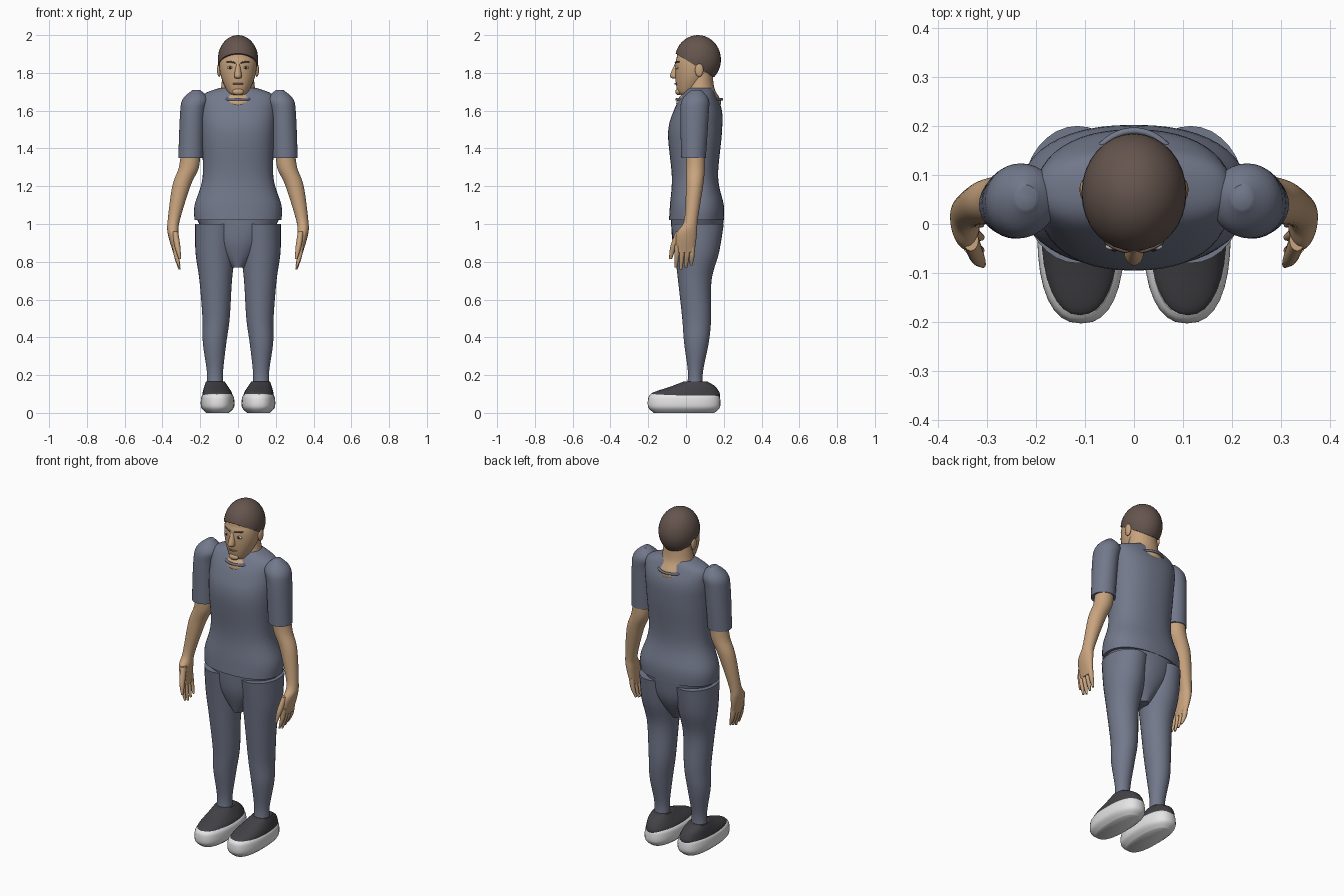
import bpy, bmesh
from math import sin, cos, pi, copysign
from mathutils import Vector

if "Cube" in bpy.data.objects:
    bpy.data.objects.remove(bpy.data.objects["Cube"])


def material(name, red, green, blue):
    mat = bpy.data.materials.new(name)
    mat.use_nodes = True
    mat.diffuse_color = (red, green, blue, 1)
    mat.node_tree.nodes["Principled BSDF"].inputs["Base Color"].default_value = mat.diffuse_color
    return mat


skin = material("skin", .58, .37, .21)
cloth = material("blue_grey_cloth", .17, .19, .26)
brown = material("brown_hair", .13, .09, .075)
charcoal = material("charcoal_shoe", .055, .053, .06)
white = material("white_sole", .78, .78, .78)
eye_white = material("eye_white", .6, .58, .55)
dark = material("dark_iris", .03, .02, .02)
lip = material("lips", .38, .19, .12)


def finish(bm, name, mat):
    bmesh.ops.recalc_face_normals(bm, faces=bm.faces[:])
    mesh = bpy.data.meshes.new(name)
    bm.to_mesh(mesh)
    bm.free()
    mesh.materials.append(mat)
    part = bpy.data.objects.new(name, mesh)
    bpy.context.collection.objects.link(part)
    bpy.ops.object.select_all(action="DESELECT")
    part.select_set(True)
    bpy.context.view_layer.objects.active = part
    bpy.ops.object.shade_smooth_by_angle(angle=.8)


def oval(z, wide, front, back, x=0):
    """One horizontal cross-section; wide is the half width."""
    return Vector((x, front, back, z, wide))


def smooth_sections(sections, steps=6):
    """Catmull-Rom interpolation between cross-sections."""
    padded = [sections[0], *sections, sections[-1]]
    result = []
    for before, start, end, after in zip(padded, padded[1:], padded[2:], padded[3:]):
        for step in range(steps):
            t = step / steps
            tangent_in, tangent_out = (end - before) / 2, (after - start) / 2
            ease = t * t * (3 - 2 * t)
            result.append(start.lerp(end, ease) + tangent_in * t * (1 - t) ** 2
                          - tangent_out * t * t * (1 - t))
    return result + [sections[-1]]


def loft(name, mat, *sections, side=1, sides=32, squareness=1.0):
    """Skin a stack of ovals; a low squareness gives boxier sections."""
    bm = bmesh.new()
    loops = []
    for x, front, back, z, wide in smooth_sections(sections):
        loop = []
        for i in range(sides):
            angle = 2 * pi * i / sides
            c, s = (copysign(abs(f) ** squareness, f) for f in (cos(angle), sin(angle)))
            loop.append(bm.verts.new((side * x + c * wide,
                                      (front + back) / 2 + s * (back - front) / 2, z)))
        loops.append(loop)
    for low, high in zip(loops, loops[1:]):
        for i in range(sides):
            bm.faces.new((low[i - 1], low[i], high[i], high[i - 1]))
    bm.faces.new(loops[0])
    bm.faces.new(loops[-1])
    finish(bm, name, mat)


def ball(name, mat, centre, radii, cut=None):
    """Ellipsoid, optionally trimmed below a plane given as (point, normal)."""
    bm = bmesh.new()
    bmesh.ops.create_uvsphere(bm, u_segments=32, v_segments=20, radius=1)
    for v in bm.verts:
        v.co = Vector(a * b for a, b in zip(v.co, radii)) + Vector(centre)
    if cut:
        bmesh.ops.bisect_plane(bm, geom=bm.verts[:] + bm.edges[:] + bm.faces[:],
                               plane_co=cut[0], plane_no=cut[1], clear_inner=True)
        bmesh.ops.holes_fill(bm, edges=[e for e in bm.edges if e.is_boundary])
    finish(bm, name, mat)


def cord(name, mat, radius, points):
    curve = bpy.data.curves.new(name, "CURVE")
    curve.dimensions = "3D"
    curve.bevel_depth = radius
    curve.bevel_resolution = 2
    curve.use_fill_caps = True
    spline = curve.splines.new("POLY")
    spline.points.add(len(points) - 1)
    for target, point in zip(spline.points, points):
        target.co = (*point, 1)
    curve.materials.append(mat)
    bpy.context.collection.objects.link(bpy.data.objects.new(name, curve))


# Shirt body, and the neck that rises through its neckline
loft("shirt", cloth,
     oval(z=1.02, wide=.23, front=-.09, back=.2),
     oval(z=1.1, wide=.23, front=-.085, back=.2),
     oval(z=1.25, wide=.187, front=-.075, back=.17),
     oval(z=1.48, wide=.195, front=-.095, back=.19),
     oval(z=1.6, wide=.2, front=-.065, back=.19),
     oval(z=1.68, wide=.19, front=-.02, back=.16),
     oval(z=1.72, wide=.1, front=.01, back=.14), sides=48, squareness=.88)
loft("neck", skin,
     oval(z=1.6, wide=.08, front=-.04, back=.17),
     oval(z=1.65, wide=.11, front=-.05, back=.185),
     oval(z=1.72, wide=.09, front=0, back=.15),
     oval(z=1.82, wide=.08, front=.01, back=.14))
for facing, label in ((-1, "front"), (1, "back")):
    angles = [pi / 3 * k / 9 for k in range(-9, 10)]
    cord(label + "_collar_trim", cloth, .007,
         [(.1 * sin(a), .07 + facing * .12 * cos(a), 1.66) for a in angles])

# Seat of the trousers
loft("trouser_seat", cloth,
     oval(z=1.03, wide=.22, front=-.08, back=.2),
     oval(z=.9, wide=.15, front=-.07, back=.18),
     oval(z=.77, wide=.035, front=-.03, back=.11))

# Head: jaw, skull, and a cap of hair trimmed along a slant
loft("face", skin,
     oval(z=1.68, wide=.03, front=-.02, back=.03),
     oval(z=1.7, wide=.055, front=-.045, back=.07),
     oval(z=1.78, wide=.09, front=-.057, back=.13),
     oval(z=1.86, wide=.1, front=-.055, back=.16),
     oval(z=1.93, wide=.085, front=-.03, back=.15))
ball("skull", skin, (0, .06, 1.87), (.1, .11, .12))
ball("hair", brown, (0, .063, 1.87), (.107, .122, .13), cut=((0, -.05, 1.9), (0, .53, .85)))

# Nose, mouth and chin
loft("nose", skin,
     oval(z=1.77, wide=.012, front=-.07, back=-.03),
     oval(z=1.785, wide=.02, front=-.085, back=-.03),
     oval(z=1.85, wide=.01, front=-.058, back=-.03), sides=16)
cord("mouth", lip, .004, [(.036 * sin(a), -.016 - .042 * cos(a), 1.743)
                          for a in (k / 4 for k in range(-4, 5))])
ball("chin", skin, (0, -.04, 1.7), (.03, .016, .018))

for side, label in ((1, "left_"), (-1, "right_")):
    # Eyes, brows and ears
    ball(label + "eye", eye_white, (side * .04, -.046, 1.828), (.018, .008, .008))
    ball(label + "iris", dark, (side * .04, -.052, 1.828), (.007, .004, .007))
    cord(label + "brow", brown, .004, [(side * .08 * sin(a), .01 - .067 * cos(a), 1.85 + .01 * sin(2 * a))
                                       for a in (k / 6 for k in range(1, 6))])
    ball(label + "ear", skin, (side * .1, .07, 1.815), (.011, .022, .036))

    # Short sleeve and bare arm
    loft(label + "sleeve", cloth,
         oval(x=.25, z=1.35, wide=.066, front=-.025, back=.105),
         oval(x=.24, z=1.58, wide=.067, front=-.03, back=.12),
         oval(x=.225, z=1.66, wide=.068, front=-.02, back=.12),
         oval(x=.22, z=1.71, wide=.02, front=.03, back=.08), side=side)
    loft(label + "arm", skin,
         oval(x=.25, z=1.4, wide=.05, front=0, back=.1),
         oval(x=.26, z=1.3, wide=.053, front=0, back=.1),
         oval(x=.3, z=1.2, wide=.048, front=0, back=.09),
         oval(x=.34, z=1.02, wide=.032, front=-.01, back=.062),
         oval(x=.343, z=.95, wide=.029, front=-.05, back=.058),
         oval(x=.33, z=.85, wide=.014, front=-.053, back=.045), side=side)

    # Fingers curl inward, the thumb points forward
    for k, finger in enumerate(("index", "middle", "ring", "little")):
        y = .027 * k - .047
        tip = .76 + .01 * abs(k - 1)
        loft(label + finger + "_finger", skin,
             oval(x=.334, z=.89, wide=.014, front=y - .014, back=y + .014),
             oval(x=.326, z=.83, wide=.013, front=y - .015, back=y + .011),
             oval(x=.31, z=tip, wide=.005, front=y - .014, back=y), side=side, sides=12)
    loft(label + "thumb", skin,
         oval(x=.333, z=.96, wide=.016, front=-.055, back=-.01),
         oval(x=.32, z=.88, wide=.015, front=-.083, back=-.05),
         oval(x=.308, z=.815, wide=.006, front=-.09, back=-.074), side=side, sides=12)

    # Trouser leg
    loft(label + "trouser_leg", cloth,
         oval(x=.115, z=1, wide=.112, front=-.08, back=.2),
         oval(x=.12, z=.85, wide=.105, front=-.06, back=.175),
         oval(x=.118, z=.7, wide=.086, front=-.042, back=.135),
         oval(x=.116, z=.5, wide=.072, front=-.02, back=.133),
         oval(x=.124, z=.37, wide=.062, front=-.01, back=.12),
         oval(x=.122, z=.22, wide=.043, front=.01, back=.09),
         oval(x=.122, z=.14, wide=.045, front=.005, back=.09), side=side)

    # Shoe: rounded sole and sloping upper
    loft(label + "sole", white,
         oval(x=.108, z=0, wide=.06, front=-.17, back=.15),
         oval(x=.108, z=.03, wide=.087, front=-.2, back=.18),
         oval(x=.108, z=.08, wide=.087, front=-.2, back=.18),
         oval(x=.108, z=.1, wide=.075, front=-.185, back=.17), side=side, squareness=.82)
    loft(label + "shoe_upper", charcoal,
         oval(x=.11, z=.08, wide=.08, front=-.18, back=.178),
         oval(x=.11, z=.105, wide=.078, front=-.18, back=.178),
         oval(x=.116, z=.14, wide=.063, front=-.08, back=.155),
         oval(x=.12, z=.165, wide=.05, front=-.015, back=.115), side=side, squareness=.88)
